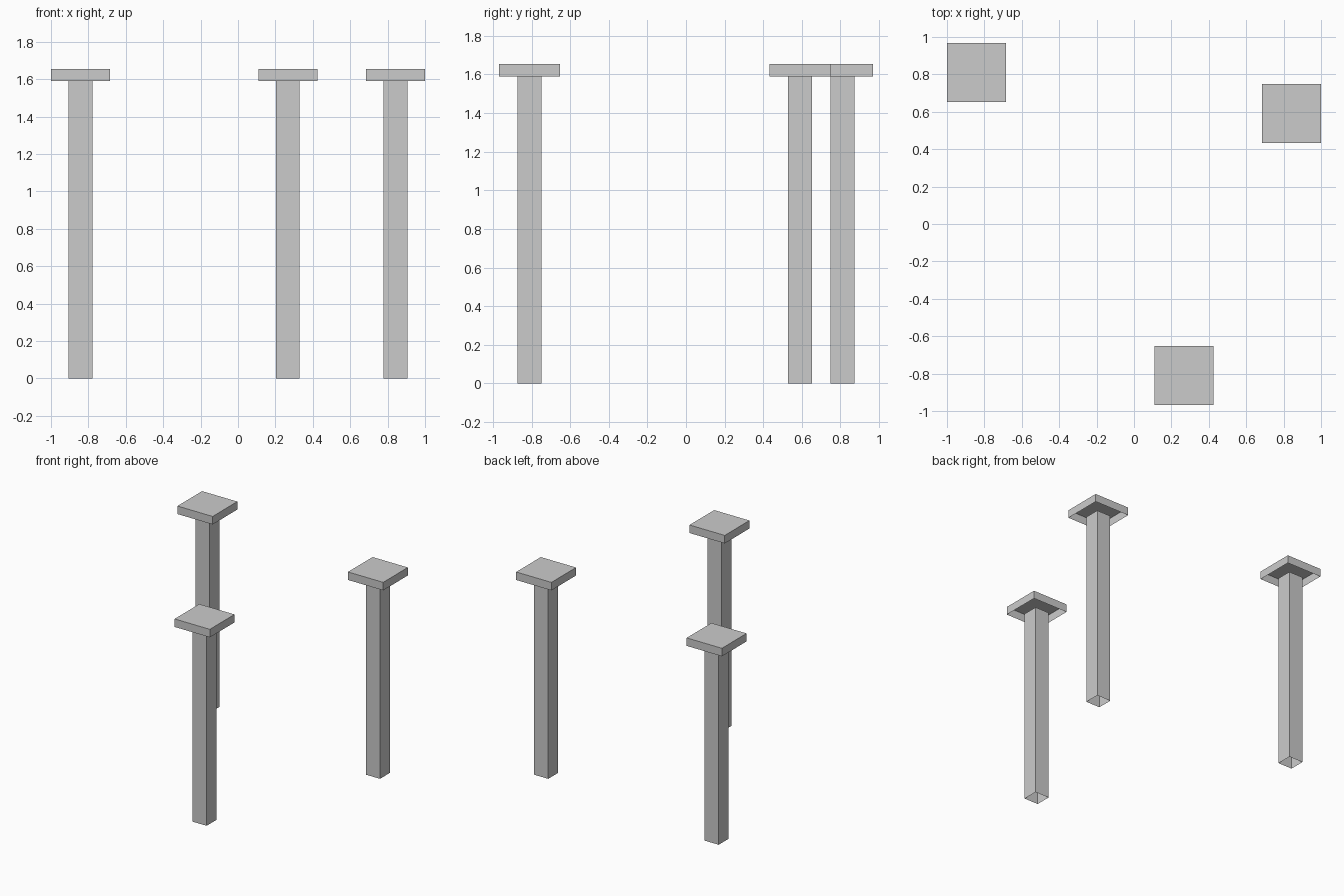
import bpy, bmesh
from mathutils import Matrix

if "Cube" in bpy.data.objects:
    bpy.data.objects.remove(bpy.data.objects["Cube"])

CAP, SHAFT = 0.316, 0.126
Z_SHAFT, Z_TOP = 1.59, 1.655


def open_box(name, x, y, width, z0, z1, open_top):
    """Square box without its bottom, and optionally without its top."""
    bm = bmesh.new()
    bmesh.ops.create_cube(bm, size=1.0, matrix=Matrix.Translation((0, 0, (z0 + z1) / 2))
                          @ Matrix.Diagonal((width, width, z1 - z0, 1)))
    bm.normal_update()
    drop = [f for f in bm.faces if f.normal.z < -0.5 or (open_top and f.normal.z > 0.5)]
    bmesh.ops.delete(bm, geom=drop, context='FACES')
    mesh = bpy.data.meshes.new(name)
    bm.to_mesh(mesh)
    bm.free()
    obj = bpy.data.objects.new(name, mesh)
    obj.location = (x, y, 0)
    bpy.context.collection.objects.link(obj)


# Three free-standing posts, each a hollow shaft under a square cap
posts = {"left": (-0.842, 0.81), "front": (0.267, -0.81), "right": (0.842, 0.59)}
for side, (x, y) in posts.items():
    open_box(side + "_post_shaft", x, y, SHAFT, 0.0, Z_SHAFT, True)
    open_box(side + "_post_cap", x, y, CAP, Z_SHAFT, Z_TOP, False)
